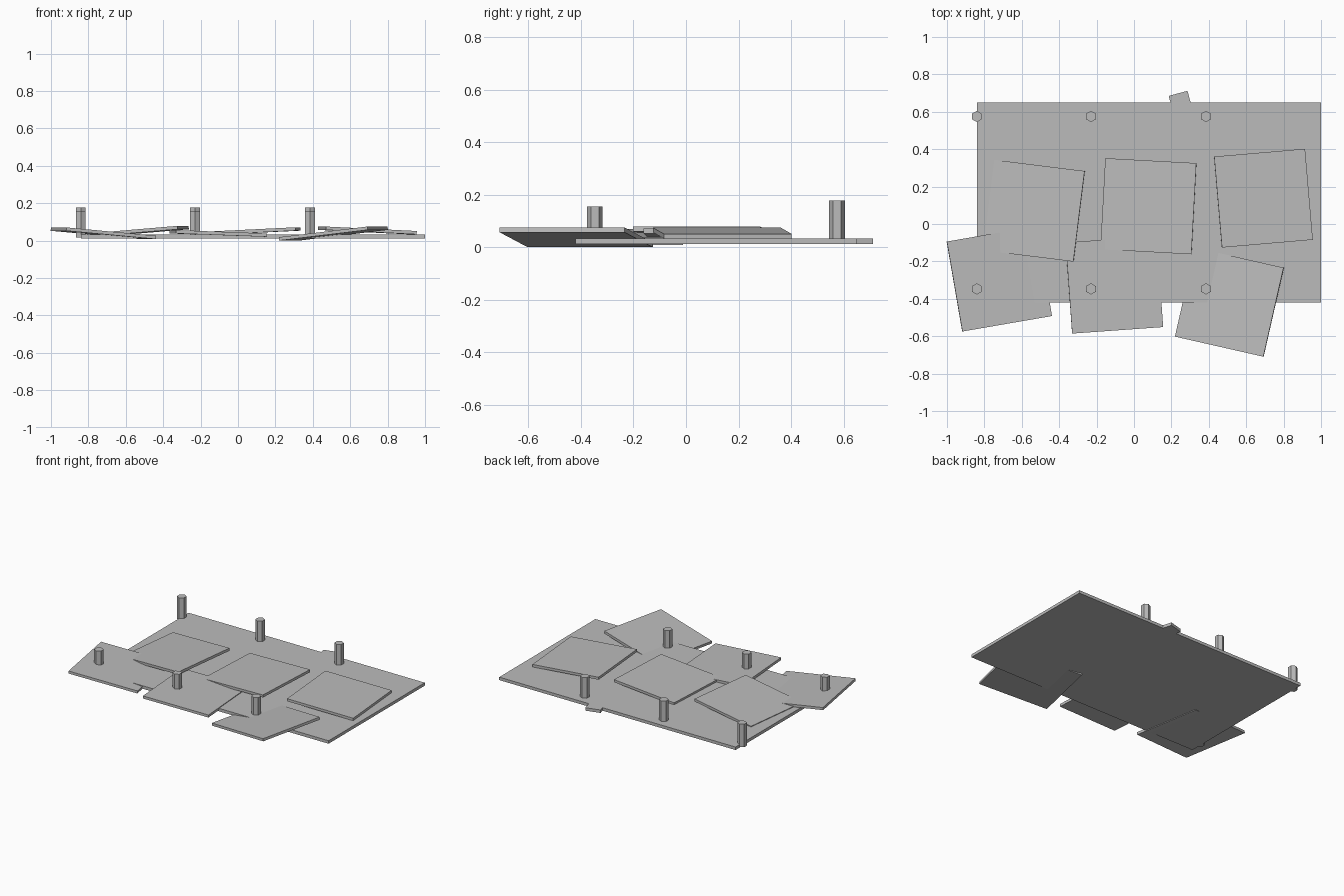
import bpy
from math import radians

if "Cube" in bpy.data.objects:
    bpy.data.objects.remove(bpy.data.objects["Cube"])

grey = bpy.data.materials.new("plain grey")
grey.diffuse_color = (0.5, 0.5, 0.5, 1)
grey.use_nodes = True
grey.node_tree.nodes["Principled BSDF"].inputs["Base Color"].default_value = grey.diffuse_color


def box(name, loc, size, yaw=0, tilt=0):
    bpy.ops.mesh.primitive_cube_add(size=1, location=loc,
                                    rotation=(0, radians(tilt), radians(yaw)))
    ob = bpy.context.object
    ob.name = name
    ob.scale = size
    bpy.ops.object.transform_apply(location=False, rotation=False, scale=True)
    ob.data.materials.append(grey)
    return ob


def post(name, x, y, bottom, top):
    bpy.ops.mesh.primitive_cylinder_add(vertices=6, radius=0.03, depth=top - bottom,
                                        location=(x, y, (top + bottom) / 2))
    ob = bpy.context.object
    ob.name = name
    ob.data.materials.append(grey)


# Base board and the small skewed tab on its back edge
box("base_board", (0.08, 0.114, 0.0225), (1.84, 1.07, 0.021))
box("back_tab", (0.252, 0.638, 0.0225), (0.104, 0.125, 0.0208), yaw=15)

# Loose tilted square panels: x, y, z, yaw, tilt
panels = {
    "back_panel_left": (-0.535, 0.071, 0.049, -7.1, -4.8),
    "back_panel_middle": (0.077, 0.095, 0.050, -3.1, -2.8),
    "back_panel_right": (0.692, 0.138, 0.054, 4.9, 2.8),
    "front_panel_left": (-0.720, -0.293, 0.039, 9.8, 5.2),
    "front_panel_middle": (-0.105, -0.325, 0.038, 4.1, 2.1),
    "front_panel_right": (0.510, -0.418, 0.0375, -12.8, -6.7),
}
for name, (x, y, z, yaw, tilt) in panels.items():
    box(name, (x, y, z), (0.488, 0.488, 0.018), yaw, tilt)

# Hexagonal posts: tall row at the back, shorter row at the front
for i, x in enumerate((-0.84, -0.23, 0.385)):
    post(f"back_post_{i + 1}", x, 0.575, 0.016, 0.178)
    post(f"front_post_{i + 1}", x, -0.347, 0.016, 0.156)
